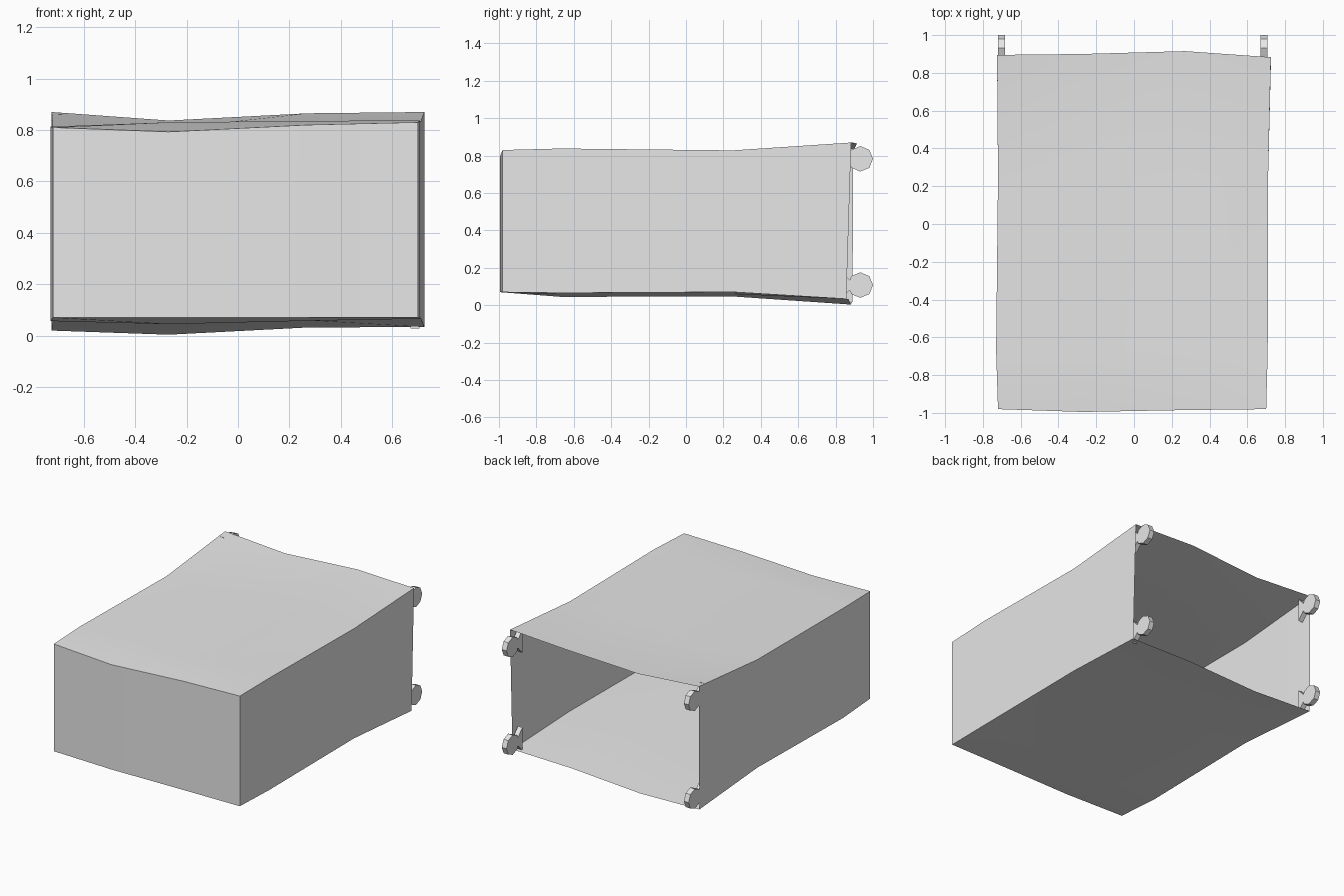
import bpy, bmesh, math
from mathutils import Matrix

if "Cube" in bpy.data.objects:
    bpy.data.objects.remove(bpy.data.objects["Cube"], do_unlink=True)

grey = bpy.data.materials.new("light_grey")
grey.use_nodes = True
grey.diffuse_color = (0.8, 0.8, 0.8, 1)
grey.node_tree.nodes["Principled BSDF"].inputs["Base Color"].default_value = (0.8, 0.8, 0.8, 1)


def make_object(name, bm, smooth=False):
    bmesh.ops.recalc_face_normals(bm, faces=bm.faces)
    mesh = bpy.data.meshes.new(name)
    bm.to_mesh(mesh)
    bm.free()
    mesh.materials.append(grey)
    obj = bpy.data.objects.new(name, mesh)
    bpy.context.collection.objects.link(obj)
    if smooth:
        bpy.ops.object.select_all(action='DESELECT')
        obj.select_set(True)
        bpy.context.view_layer.objects.active = obj
        bpy.ops.object.shade_smooth_by_angle(angle=math.radians(30))
    return obj


# Warped box: rows run front to back, columns run from -x to +x
inner_x = (-0.27, 0.27)
left_x = (-0.72, -0.73, -0.72, -0.725)
right_x = (0.70, 0.708, 0.71, 0.725)
front_y = (-0.98, -0.995, -0.985, -0.98)
back_top_y = (0.895, 0.90, 0.915, 0.883)
back_bottom_y = (0.89, 0.88, 0.87, 0.857)
top_z = ((0.81, 0.793, 0.82, 0.83),
         (0.813, 0.83, 0.835, 0.838),
         (0.808, 0.805, 0.818, 0.828),
         (0.87, 0.837, 0.865, 0.87))
bottom_z = ((0.07, 0.07, 0.07, 0.07),
            (0.057, 0.045, 0.058, 0.066),
            (0.063, 0.047, 0.06, 0.071),
            (0.02, 0.004, 0.032, 0.034))


def sheet(bm, heights, back_y):
    rows = []
    for r in range(4):
        xs = (left_x[r], *inner_x, right_x[r])
        ys = (front_y, (-0.67,) * 4, (0.25,) * 4, back_y)[r]
        rows.append([bm.verts.new((xs[c], ys[c], heights[r][c])) for c in range(4)])
    for r in range(3):
        for c in range(3):
            bm.faces.new((rows[r][c], rows[r][c + 1], rows[r + 1][c + 1], rows[r + 1][c]))
    return rows


bm = bmesh.new()
top = sheet(bm, top_z, back_top_y)
bottom = sheet(bm, bottom_z, back_bottom_y)
# Front and side walls join the two sheets; the back stays open
for i in range(3):
    bm.faces.new((top[0][i], top[0][i + 1], bottom[0][i + 1], bottom[0][i]))
    for c in (0, 3):
        bm.faces.new((top[i][c], top[i + 1][c], bottom[i + 1][c], bottom[i][c]))
make_object("box_shell", bm, smooth=True)


# Eight-sided wheel with a triangular bracket at each back corner
def wheel(name, x, z):
    bm = bmesh.new()
    turn = Matrix.Translation((x, 0.932, z)) @ Matrix.Rotation(math.pi / 2, 4, 'Y')
    bmesh.ops.create_cone(bm, cap_ends=True, segments=8, radius1=0.068, radius2=0.068,
                          depth=0.036, matrix=turn)
    make_object(name + "_wheel", bm)


def bracket(name, x, z):
    bm = bmesh.new()
    profile = ((0.825, z - 0.08), (0.90, z), (0.825, z + 0.08))
    face = bm.faces.new([bm.verts.new((x - 0.017, y, h)) for y, h in profile])
    ext = bmesh.ops.extrude_face_region(bm, geom=[face])
    verts = [g for g in ext["geom"] if isinstance(g, bmesh.types.BMVert)]
    bmesh.ops.translate(bm, verts=verts, vec=(0.034, 0, 0))
    make_object(name + "_bracket", bm)


for side, x in (("right", -0.702), ("left", 0.688)):
    for level, z in (("lower", 0.108), ("upper", 0.783)):
        wheel(level + "_" + side, x, z)
        bracket(level + "_" + side, x, z)
